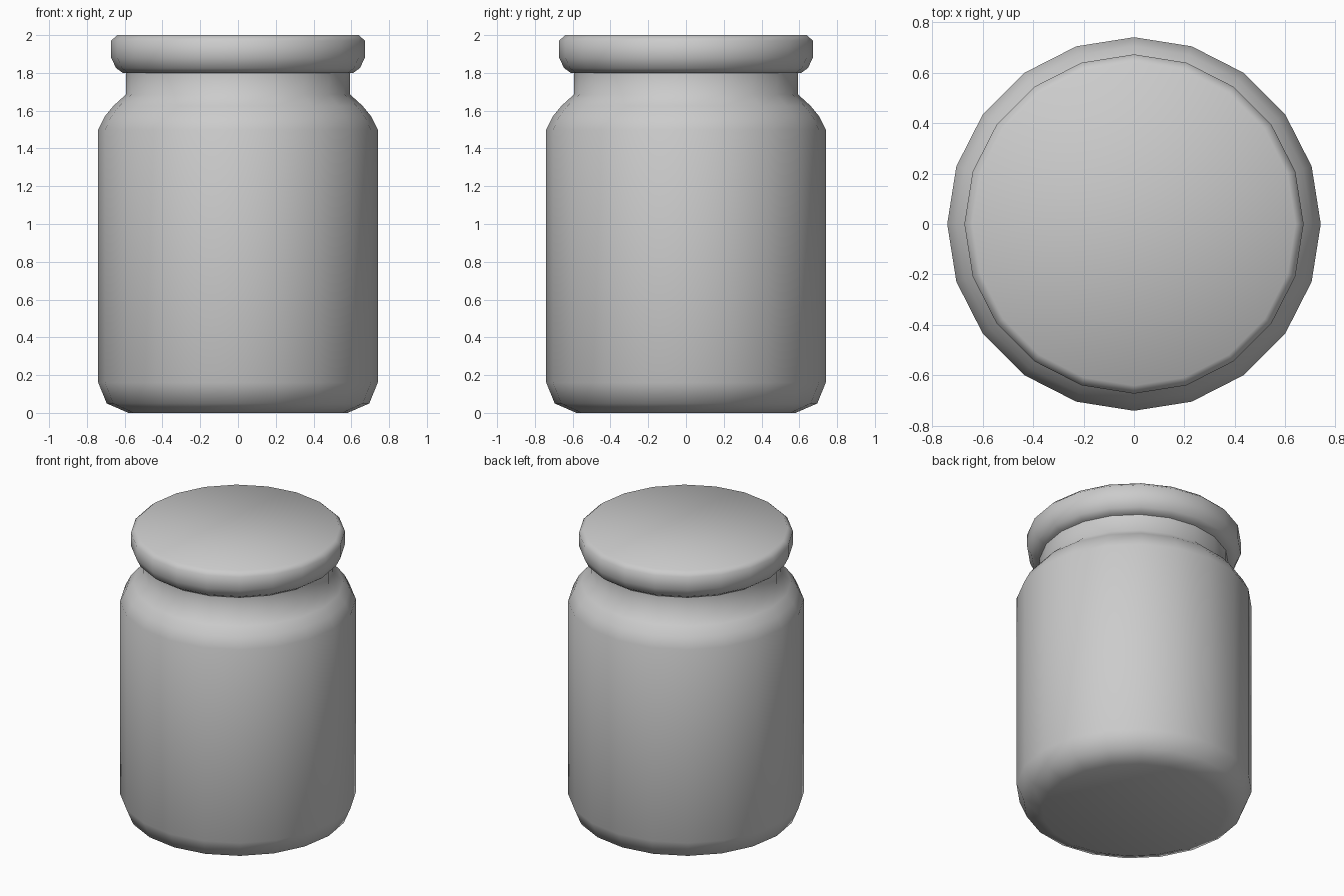
import bpy, bmesh, math

if "Cube" in bpy.data.objects:
    bpy.data.objects.remove(bpy.data.objects["Cube"])

SIDES = 20


def lathe(name, profile):
    """Turn an (r, z) profile, listed bottom to top, into a capped solid."""
    bm = bmesh.new()
    rings = []
    for r, z in profile:
        rings.append([bm.verts.new((r * math.cos(math.tau * i / SIDES),
                                    r * math.sin(math.tau * i / SIDES), z))
                      for i in range(SIDES)])
    for low, high in zip(rings, rings[1:]):
        for i in range(SIDES):
            j = (i + 1) % SIDES
            bm.faces.new((low[i], low[j], high[j], high[i]))
    bm.faces.new(rings[0][::-1])
    bm.faces.new(rings[-1])
    mesh = bpy.data.meshes.new(name)
    bm.to_mesh(mesh)
    bm.free()
    obj = bpy.data.objects.new(name, mesh)
    bpy.context.collection.objects.link(obj)
    bpy.ops.object.select_all(action='DESELECT')
    obj.select_set(True)
    bpy.context.view_layer.objects.active = obj
    bpy.ops.object.shade_smooth_by_angle(angle=math.radians(60))
    return obj


# Jar: rounded base, straight wall, curved shoulder and neck
lathe("jar_body", [(0.58, 0), (0.695, 0.05), (0.74, 0.16), (0.74, 1.5),
                   (0.705, 1.57), (0.66, 1.625), (0.594, 1.685), (0.594, 1.81)])

# Lid: disc with rounded lower and upper rims
lathe("lid", [(0.61, 1.80), (0.645, 1.825), (0.672, 1.88),
              (0.672, 1.97), (0.64, 2.0)])
